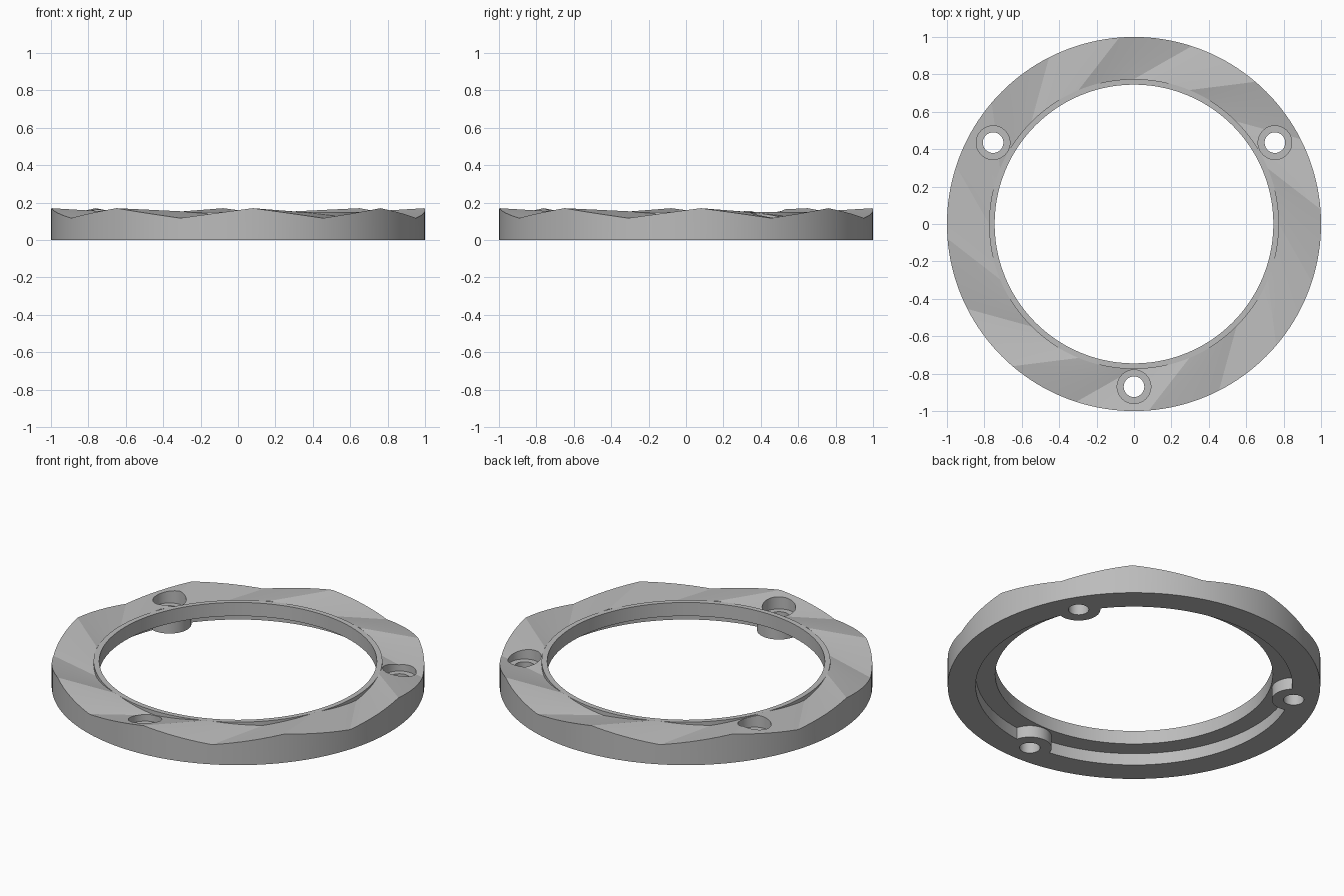
import bpy, bmesh
from math import radians, cos, sin, tau, pi
from mathutils import Vector

if "Cube" in bpy.data.objects:
    bpy.data.objects.remove(bpy.data.objects["Cube"])

SEGS = 160          # steps around the ring
WAVE = SEGS // 8    # steps per ridge-to-ridge wave
TWIST = 8           # steps the ridges sweep from the rim to the lip

grey = bpy.data.materials.new("satin grey")
grey.use_nodes = True
colour = (0.5, 0.5, 0.5, 1)
grey.diffuse_color = colour
grey.node_tree.nodes["Principled BSDF"].inputs["Base Color"].default_value = colour


def make_object(name, bm):
    bmesh.ops.recalc_face_normals(bm, faces=bm.faces)
    mesh = bpy.data.meshes.new(name)
    bm.to_mesh(mesh)
    bm.free()
    mesh.materials.append(grey)
    obj = bpy.data.objects.new(name, mesh)
    bpy.context.collection.objects.link(obj)
    return obj


def wave(i, high, low):
    """Straight-sided wave: high on the ridges, low in the valleys."""
    t = abs(((i - 2) % WAVE) / (WAVE / 2) - 1)
    return low + (high - low) * t


def point(i, radius, z):
    a = tau * i / SEGS
    return Vector((radius * cos(a), radius * sin(a), z))


def cylinders(name, radius, bottom, top):
    """Three upright cylinders, one at each screw position."""
    bm = bmesh.new()
    for k in range(3):
        a = -pi / 2 + k * tau / 3
        made = bmesh.ops.create_cone(bm, cap_ends=True, segments=64, radius1=radius,
                                     radius2=radius, depth=top - bottom)
        bmesh.ops.translate(bm, verts=made["verts"],
                            vec=(0.87 * cos(a), 0.87 * sin(a), (top + bottom) / 2))
    return make_object(name, bm)


# Faceted ring: swept top surface, raised inner lip, stepped underside
bm = bmesh.new()
loops = []
for step in range(7):
    t = step / 6
    loops.append([bm.verts.new(point(i, 1, wave(i, 0.17, 0.117)).lerp(
        point(i + TWIST, 0.775, wave(i, 0.153, 0.125)), t)) for i in range(SEGS)])
for radius, z in ((0.775, 0.15), (0.745, 0.15), (0.745, 0.07), (0.85, 0.07), (0.85, 0)):
    loops.append([bm.verts.new(point(i + TWIST, radius, z)) for i in range(SEGS)])
loops.append([bm.verts.new(point(i, 1, 0)) for i in range(SEGS)])
for a, b in zip(loops, loops[1:] + loops[:1]):
    for i in range(SEGS):
        j = (i + 1) % SEGS
        bm.faces.new((a[i], a[j], b[j], b[i]))
ring = make_object("bezel_ring", bm)

# Screw bosses, counterbores and through holes
tools = ((cylinders("boss_helper", 0.117, 0, 0.1), "UNION"),
         (cylinders("counterbore_cutter", 0.09, 0.085, 0.3), "DIFFERENCE"),
         (cylinders("hole_cutter", 0.055, -0.1, 0.3), "DIFFERENCE"))
bpy.ops.object.select_all(action="DESELECT")
bpy.context.view_layer.objects.active = ring
ring.select_set(True)
for tool, operation in tools:
    tool.hide_render = True
    mod = ring.modifiers.new(tool.name, "BOOLEAN")
    mod.object = tool
    mod.operation = operation
    mod.solver = "EXACT"
    bpy.ops.object.modifier_apply(modifier=mod.name)
    bpy.data.objects.remove(tool)

# Smooth curved walls, crisp ridges
bpy.ops.object.shade_smooth_by_angle(angle=radians(8))
